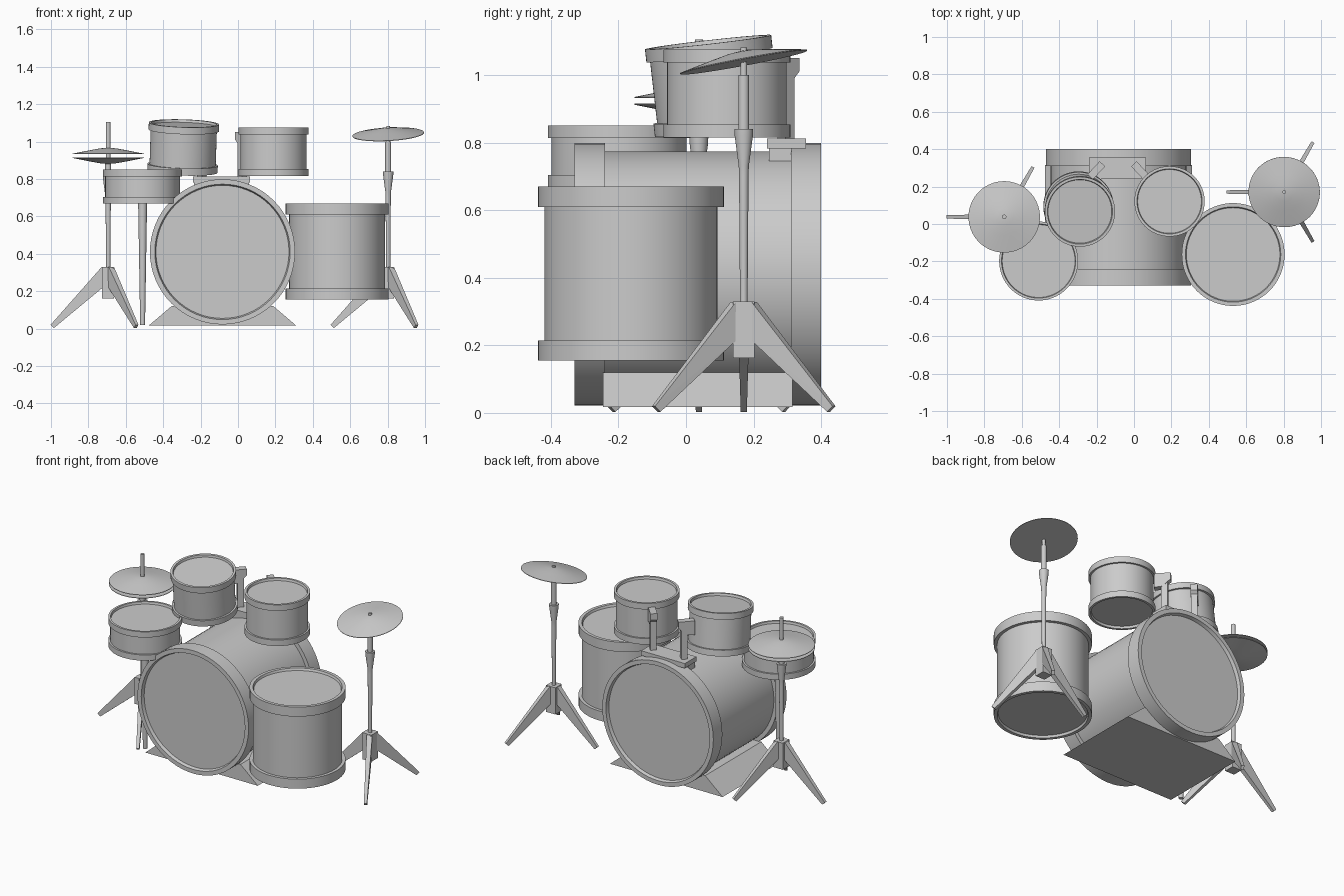
import bpy, bmesh
from math import radians, cos, sin, pi
from mathutils import Matrix, Vector, Euler

if "Cube" in bpy.data.objects:
    bpy.data.objects.remove(bpy.data.objects["Cube"])


def finish(name, bm, loc=(0, 0, 0), rot=(0, 0, 0), smooth=True):
    bmesh.ops.recalc_face_normals(bm, faces=bm.faces)
    me = bpy.data.meshes.new(name)
    bm.to_mesh(me)
    bm.free()
    ob = bpy.data.objects.new(name, me)
    bpy.context.collection.objects.link(ob)
    ob.location = loc
    ob.rotation_euler = [radians(a) for a in rot]
    if smooth:
        bpy.ops.object.select_all(action='DESELECT')
        ob.select_set(True)
        bpy.context.view_layer.objects.active = ob
        bpy.ops.object.shade_smooth_by_angle(angle=radians(35))
    return ob


def lathe(name, profile, loc=(0, 0, 0), rot=(0, 0, 0), n=64):
    """Closed solid of revolution; profile starts and ends at caps (r, z)."""
    bm = bmesh.new()
    rings = [[bm.verts.new((r * cos(2 * pi * i / n), r * sin(2 * pi * i / n), z))
              for i in range(n)] for r, z in profile]
    for a, b in zip(rings, rings[1:]):
        for i in range(n):
            j = (i + 1) % n
            bm.faces.new((a[i], a[j], b[j], b[i]))
    bm.faces.new(rings[0])
    bm.faces.new(rings[-1])
    return finish(name, bm, loc, rot)


def hull(name, pts, loc=(0, 0, 0), rot=(0, 0, 0)):
    """Convex solid through a few corner points."""
    bm = bmesh.new()
    for p in pts:
        bm.verts.new(p)
    bmesh.ops.convex_hull(bm, input=bm.verts)
    bmesh.ops.dissolve_limit(bm, angle_limit=0.01, verts=bm.verts, edges=bm.edges)
    return finish(name, bm, loc, rot, smooth=False)


def box(name, lo, hi, loc=(0, 0, 0), rot=(0, 0, 0)):
    return hull(name, [(x, y, z) for x in (lo[0], hi[0]) for y in (lo[1], hi[1])
                       for z in (lo[2], hi[2])], loc, rot)


def drum(name, R, shell, length, hoop, loc, rot=(0, 0, 0), lip=0.02, depth=0.014):
    """Shell with two raised hoops and recessed heads, centred on loc."""
    h = length / 2
    half = [(R - lip * 1.25, h - depth), (R - lip, h), (R, h), (R, h - hoop), (shell, h - hoop)]
    lathe(name, half + [(r, -z) for r, z in reversed(half)], loc, rot)


# Drums
drum("bass_drum", 0.388, 0.363, 0.73, 0.09, (-0.083, 0.035, 0.41), (90, 0, 0), 0.026, 0.02)
drum("floor_tom", 0.275, 0.256, 0.515, 0.06, (0.53, -0.163, 0.412))
drum("snare_drum", 0.211, 0.2, 0.182, 0.036, (-0.51, -0.198, 0.759), lip=0.013)
drum("left_tom", 0.188, 0.177, 0.26, 0.038, (-0.293, 0.08, 0.968), (6.5, 1.8, 0), lip=0.014)
drum("right_tom", 0.188, 0.177, 0.26, 0.038, (0.19, 0.121, 0.945), lip=0.014)

# Bass drum cradle
hull("bass_cradle", [(-0.083 + s * w, y, z) for s in (-1, 1) for y in (-0.245, 0.315)
                     for w, z in ((0.393, 0.017), (0.272, 0.12))])

# Snare support leg
lathe("snare_leg", [(0.013, 0.018), (0.024, 0.68)], (-0.51, -0.198, 0), n=24)

# Tom mount on top of the bass drum
box("tom_mount_plate", (-0.24, 0.24, 0.782), (0.065, 0.355, 0.812))
box("tom_mount_block", (-0.235, 0.245, 0.745), (0.06, 0.312, 0.79))
for side, s in (("left", -1), ("right", 1)):
    cx = -0.085 + s * 0.108
    ang = -s * 47
    box(side + "_tom_post", (-0.018, -0.018, 0.8), (0.018, 0.018, 1.04), (cx, 0.296, 0), (0, 0, ang))
    hull(side + "_tom_clamp", [(x, y, z) for y in (-0.02, 0.02) for x, z in
         ((-0.035, 1.05), (-0.035, 1.01), (0.06, 1.05), (0.06, 0.96), (0.01, 0.965))],
         (cx, 0.296, 0), (0, 0, ang if s > 0 else 180 + ang))


def stand(name, x, y, collar, top, heading):
    """Tripod with a hub, tapered collar and upper tube."""
    box(name + "_hub", (-0.032, -0.032, 0.162), (0.032, 0.032, 0.33), (x, y, 0))
    lathe(name + "_tube", [(0.011, 0.3), (0.014, collar - 0.14), (0.015, collar - 0.11),
                           (0.027, collar - 0.02), (0.028, collar), (0.016, collar),
                           (0.016, top)], (x, y, 0), n=24)
    for i in range(3):
        hull(f"{name}_leg_{i + 1}",
             [(r, s * w, z) for s in (-1, 1) for r, w, z in
              ((0.01, 0.016, 0.33), (0.036, 0.016, 0.328), (0.01, 0.016, 0.235),
               (0.308, 0.009, 0.02), (0.29, 0.009, 0.003))],
             (x, y, 0), (0, 0, heading + 120 * i))


def cymbal(name, loc, rot=(0, 0, 0)):
    lathe(name, [(0.191, 0), (0.191, 0.003), (0.1, 0.021), (0.045, 0.031), (0.015, 0.034)], loc, rot)


# Hi-hat: stand, rod and a facing pair of cymbals
hx, hy = -0.694, 0.038
stand("hihat_stand", hx, hy, 0.815, 0.89, 180)
lathe("hihat_rod", [(0.012, 0.7), (0.012, 1.105)], (hx, hy, 0), n=24)
cymbal("hihat_top_cymbal", (hx, hy, 0.932))
cymbal("hihat_bottom_cymbal", (hx, hy, 0.915), (180, 0, 0))

# Crash: stand, tilted cymbal and its tip
kx, ky = 0.803, 0.171
stand("crash_stand", kx, ky, 0.84, 1.0, 180)
lathe("crash_tip", [(0.01, 0.98), (0.01, 1.082)], (kx, ky, 0), n=24)
cymbal("crash_cymbal", (kx, ky, 1.037), (10.5, -3, 0))
